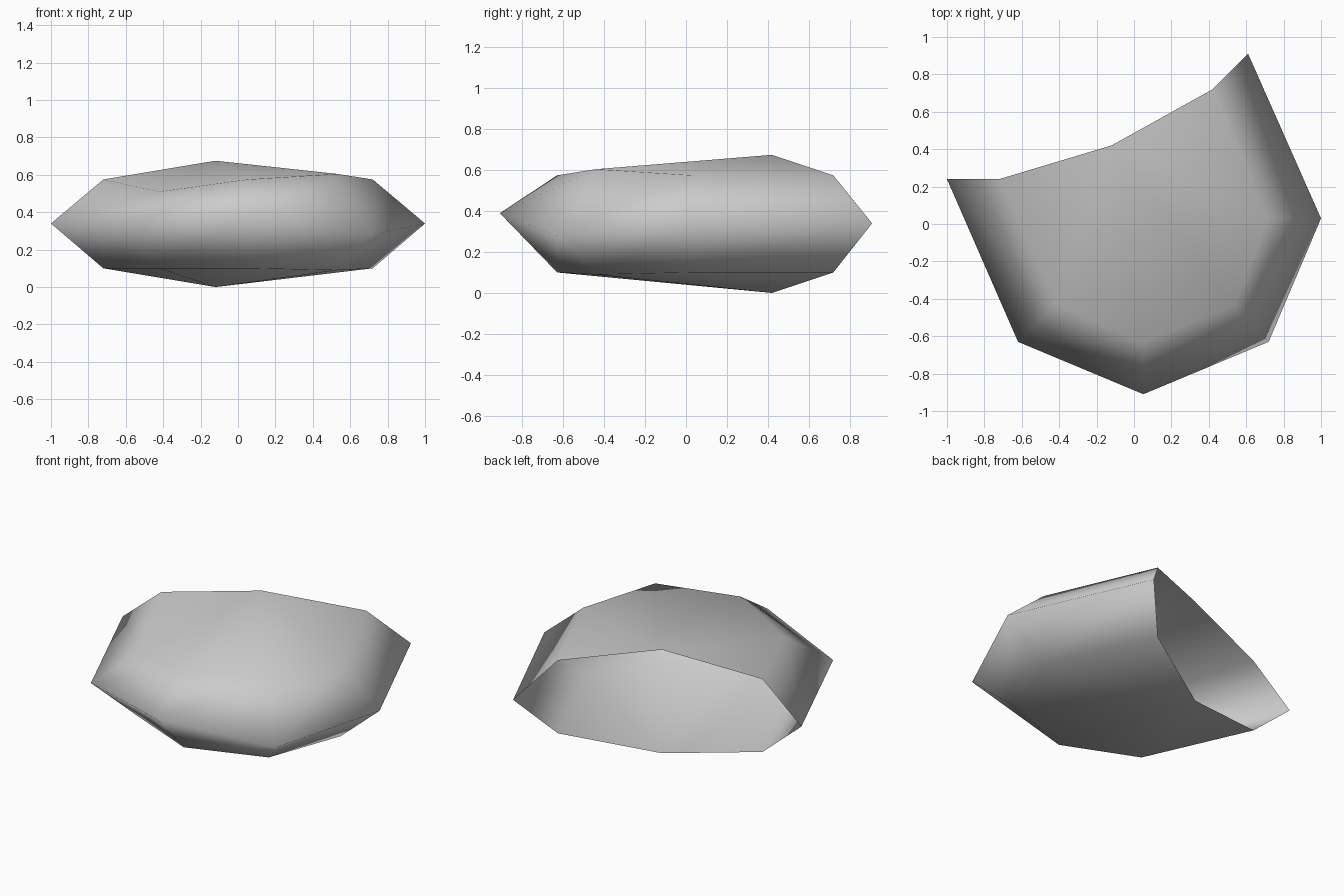
import bpy, bmesh

cube = bpy.data.objects.get("Cube")
if cube:
    bpy.data.objects.remove(cube)

# Outer edge, running from one corner of the open back round the front to the other
equator = [(-1, .24, .34), (-.62, -.63, .34), (.05, -.91, .39),
           (.72, -.63, .28), (1, .03, .34), (.61, .91, .34)]
# Inner ring, with upper and lower heights
ring = [(-.72, .24, .575, .10), (-.42, -.43, .51, .10), (.05, -.63, .575, .10),
        (.53, -.44, .605, .09), (.72, .03, .575, .10), (.42, .72, .575, .10)]
# Middle of the open back edge, which is the peak of both halves
peak = (-.12, .42, .675, 0)

bm = bmesh.new()
edge = [bm.verts.new(p) for p in equator]


def add_half(level):
    """Build the sloping side band and the fan that covers one half."""
    inner = [bm.verts.new((p[0], p[1], p[level])) for p in ring]
    top = bm.verts.new((peak[0], peak[1], peak[level]))
    for i in range(len(edge) - 1):
        faces = [[edge[i], edge[i + 1], inner[i + 1], inner[i]],
                 [inner[i], inner[i + 1], top]]
        for verts in faces:
            bm.faces.new(verts if level == 2 else verts[::-1])


add_half(2)
add_half(3)

mesh = bpy.data.meshes.new("open_shell")
bm.to_mesh(mesh)
bm.free()
mesh.shade_smooth()

# Plain grey surface
grey = bpy.data.materials.new("plain_grey")
grey.use_nodes = True
colour = (.6, .6, .6, 1)
grey.diffuse_color = colour
grey.node_tree.nodes["Principled BSDF"].inputs["Base Color"].default_value = colour
mesh.materials.append(grey)

shell = bpy.data.objects.new("open_shell", mesh)
bpy.context.collection.objects.link(shell)
